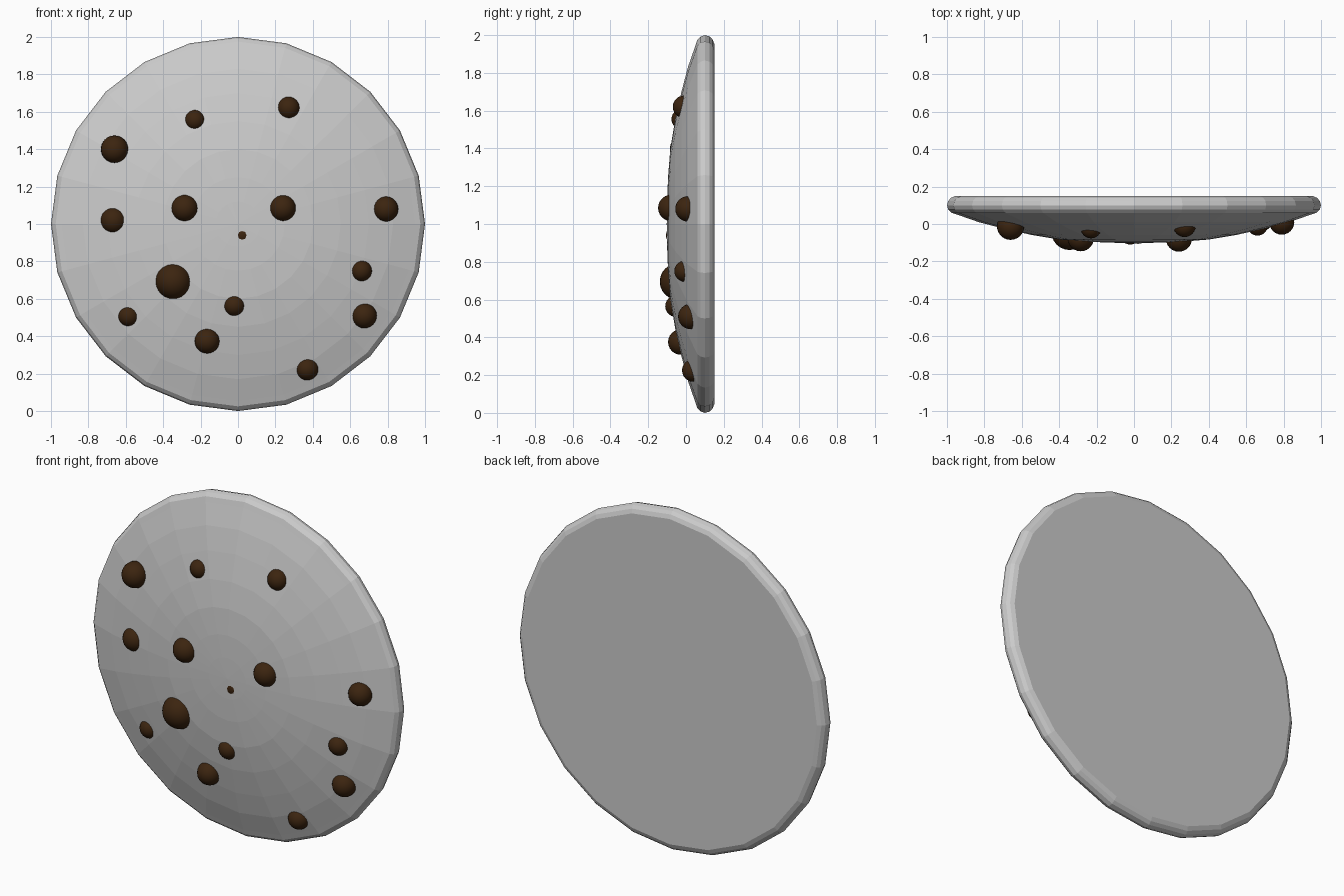
import bpy, bmesh, math

SIDES = 24

# Biscuit: half profile (radius, y) from the domed front to the flat back
profile = [(0.12, -0.100), (0.25, -0.095), (0.40, -0.083), (0.55, -0.058),
           (0.70, -0.024), (0.83, 0.010), (0.945, 0.050), (0.975, 0.060),
           (0.993, 0.078), (1.0, 0.100), (0.993, 0.124), (0.978, 0.140),
           (0.955, 0.150)]

bm = bmesh.new()
rings = []
for r, y in profile:
    ring = []
    for i in range(SIDES):
        a = 2 * math.pi * i / SIDES
        ring.append(bm.verts.new((r * math.cos(a), y, 1 + r * math.sin(a))))
    rings.append(ring)
front = bm.verts.new((0, -0.102, 1))
for i in range(SIDES):
    j = (i + 1) % SIDES
    bm.faces.new((front, rings[0][i], rings[0][j]))
    for a, b in zip(rings, rings[1:]):
        bm.faces.new((a[i], b[i], b[j], a[j]))
bm.faces.new(rings[-1])
bmesh.ops.recalc_face_normals(bm, faces=bm.faces)
mesh = bpy.data.meshes.new("biscuit")
bm.to_mesh(mesh)
bm.free()
bpy.context.collection.objects.link(bpy.data.objects.new("biscuit", mesh))

# Chocolate chips: x, y, z, radius
chips = [(-0.66, -0.012, 1.40, 0.073), (-0.23, -0.022, 1.555, 0.055),
         (0.27, -0.010, 1.62, 0.060), (-0.665, 0.000, 1.02, 0.070),
         (-0.285, -0.075, 1.085, 0.071), (0.24, -0.078, 1.085, 0.070),
         (0.79, 0.010, 1.08, 0.067), (0.022, -0.046, 0.94, 0.060),
         (-0.345, -0.042, 0.695, 0.097), (-0.02, -0.053, 0.565, 0.057),
         (0.66, -0.006, 0.75, 0.056), (-0.585, 0.020, 0.508, 0.056),
         (0.675, 0.025, 0.51, 0.067), (-0.165, -0.028, 0.375, 0.067),
         (0.37, 0.039, 0.225, 0.060)]

brown = bpy.data.materials.new("chocolate")
brown.diffuse_color = (0.045, 0.018, 0.005, 1)
for n, (x, y, z, r) in enumerate(chips, 1):
    bpy.ops.mesh.primitive_uv_sphere_add(segments=24, ring_count=12, radius=r,
                                         location=(x, y, z))
    chip = bpy.context.object
    chip.name = f"chocolate_chip_{n}"
    chip.data.materials.append(brown)
    bpy.ops.object.shade_smooth()
